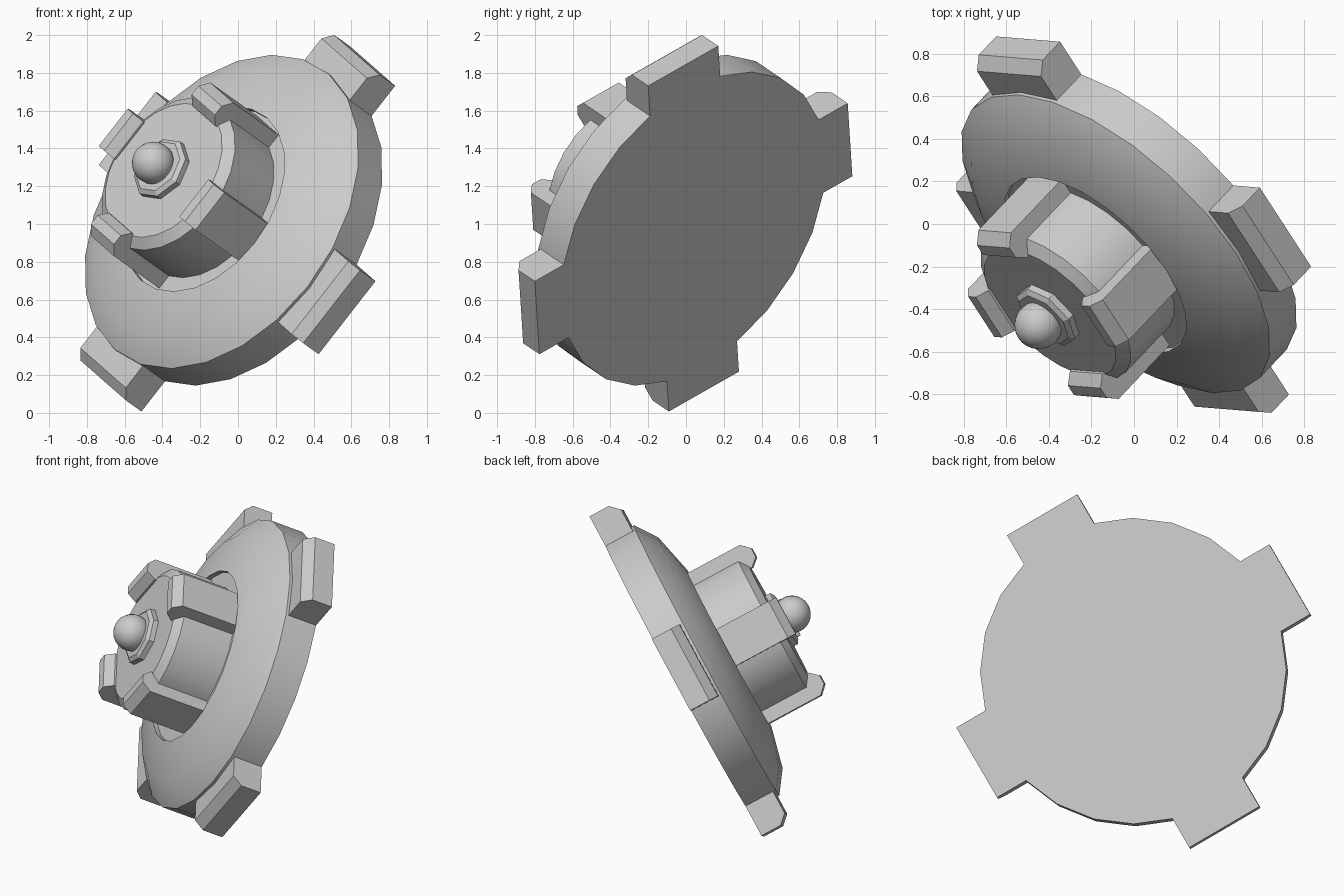
import bpy, bmesh, math
from mathutils import Matrix, Vector

cube = bpy.data.objects.get("Cube")
if cube:
    bpy.data.objects.remove(cube, do_unlink=True)

# Single grey finish
grey = bpy.data.materials.new("plain_grey")
grey.use_nodes = True
colour = (0.6, 0.6, 0.6, 1)
grey.diffuse_color = colour
grey.node_tree.nodes["Principled BSDF"].inputs["Base Color"].default_value = colour

# Tilted frame: local z is the axis of the disc, local x and y point at lugs
axis = Vector((-0.618, -0.651, 0.44)).normalized()
side = Vector((0.612, -0.05, 0.786))
side = (side - axis * side.dot(axis)).normalized()
frame = Matrix((side, axis.cross(side), axis)).transposed().to_4x4()
frame.translation = (0.04, 0.04, 0.975)


def finish(bm, name, turn=0.0, smooth=True):
    bmesh.ops.recalc_face_normals(bm, faces=bm.faces)
    mesh = bpy.data.meshes.new(name)
    bm.to_mesh(mesh)
    bm.free()
    mesh.materials.append(grey)
    ob = bpy.data.objects.new(name, mesh)
    bpy.context.collection.objects.link(ob)
    ob.matrix_world = frame @ Matrix.Rotation(turn, 4, "Z")
    if smooth:
        bpy.ops.object.select_all(action="DESELECT")
        ob.select_set(True)
        bpy.context.view_layer.objects.active = ob
        bpy.ops.object.shade_smooth_by_angle(angle=math.radians(32))
    return ob


def lathe(name, profile, sides, smooth=True):
    """Turn a (radius, height) profile round the axis and cap both ends."""
    bm = bmesh.new()
    rings = [[bm.verts.new((r * math.cos(math.tau * i / sides),
                            r * math.sin(math.tau * i / sides), h))
              for i in range(sides)] for r, h in profile]
    for low, high in zip(rings, rings[1:]):
        for i in range(sides):
            j = (i + 1) % sides
            bm.faces.new((low[i], low[j], high[j], high[i]))
    bm.faces.new(rings[0][::-1])
    bm.faces.new(rings[-1])
    return finish(bm, name, smooth=smooth)


def prism(name, outline, width, turn):
    """Extrude a (radius, height) outline sideways, then turn it into place."""
    bm = bmesh.new()
    face = bm.faces.new([bm.verts.new((r, -width / 2, h)) for r, h in outline])
    made = bmesh.ops.extrude_face_region(bm, geom=[face])["geom"]
    moved = [v for v in made if isinstance(v, bmesh.types.BMVert)]
    bmesh.ops.translate(bm, verts=moved, vec=(0, width, 0))
    return finish(bm, name, turn, smooth=False)


# Domed disc with a shallow recess around the hub
lathe("disc", [(0.925, 0), (0.925, 0.205), (0.79, 0.3), (0.545, 0.358),
               (0.545, 0.328)], 24)

# Hub with a chamfered top
lathe("hub", [(0.45, 0.3), (0.45, 0.66), (0.395, 0.702)], 24)

# Octagonal button plate and ball
lathe("button_plate", [(0.175, 0.68), (0.175, 0.735), (0.15, 0.752)], 8, smooth=False)
bm = bmesh.new()
bmesh.ops.create_uvsphere(bm, u_segments=24, v_segments=14, radius=0.113,
                          matrix=Matrix.Translation((0, 0, 0.79)))
finish(bm, "button_ball")

# Four lugs on the rim and four clamps on the hub
lug = [(0.8, 0), (1.094, 0), (1.094, 0.132), (1.04, 0.188), (0.8, 0.188)]
clamp = [(0.36, 0.32), (0.515, 0.32), (0.515, 0.714), (0.464, 0.765),
         (0.405, 0.765), (0.36, 0.714)]
for i in range(4):
    prism(f"rim_lug_{i + 1}", lug, 0.49, i * math.pi / 2)
    prism(f"hub_clamp_{i + 1}", clamp, 0.25, i * math.pi / 2)
